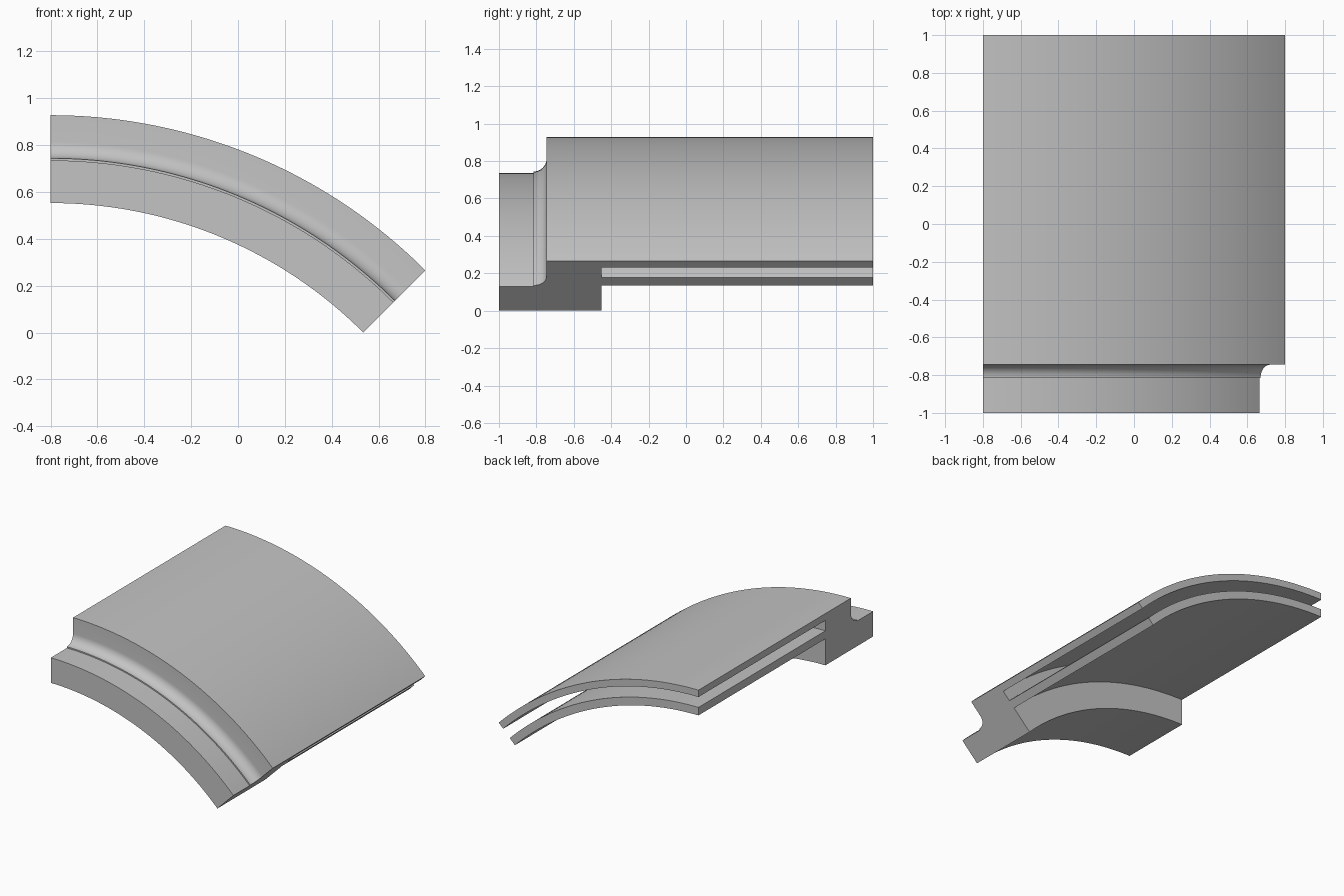
import bpy
import bmesh
from math import sin, cos, pi

cube = bpy.data.objects.get("Cube")
if cube:
    bpy.data.objects.remove(cube)

# Sweep axis runs along y; the section turns from upright to 45 degrees
AXIS_X, AXIS_Z = -0.8, -1.335
SWEEP, STEPS = pi / 4, 40
OUTER, INNER, LIP = 2.263, 1.888, 2.07
FRONT, SHOULDER, BLOCK_END, BACK = -1.0, -0.745, -0.452, 1.0
COVE = 0.07


def section():
    """Closed outline as (y, radius): lip, cove, outer skin, slot, inner skin, block."""
    pts = [(FRONT, INNER), (FRONT, LIP), (SHOULDER - COVE, LIP)]
    for i in range(11):  # concave cove between lip and shoulder
        a = i / 10 * pi / 2
        pts.append((SHOULDER - COVE + COVE * sin(a), LIP + 0.009 + COVE * (1 - cos(a))))
    pts += [(SHOULDER, OUTER), (BACK, OUTER)]
    pts += [(BACK, 2.213), (BLOCK_END, 2.213), (BLOCK_END, 2.138), (BACK, 2.138)]
    pts += [(BACK, 2.08), (BLOCK_END, 2.08), (BLOCK_END, INNER)]
    return pts


def sweep(name, outline, material):
    bm = bmesh.new()
    rings = []
    for s in range(STEPS + 1):
        a = SWEEP * s / STEPS
        rings.append([bm.verts.new((AXIS_X + r * sin(a), y, AXIS_Z + r * cos(a)))
                      for y, r in outline])
    n = len(outline)
    for r0, r1 in zip(rings, rings[1:]):
        for i in range(n):
            j = (i + 1) % n
            bm.faces.new((r0[i], r0[j], r1[j], r1[i]))
    # Flat end caps
    bm.faces.new(rings[0])
    bm.faces.new(rings[-1])
    bmesh.ops.recalc_face_normals(bm, faces=bm.faces)
    mesh = bpy.data.meshes.new(name)
    bm.to_mesh(mesh)
    bm.free()
    mesh.materials.append(material)
    obj = bpy.data.objects.new(name, mesh)
    bpy.context.collection.objects.link(obj)
    return obj


# Single grey finish
grey = bpy.data.materials.new("light_grey")
grey.use_nodes = True
colour = (0.55, 0.55, 0.55, 1)
grey.diffuse_color = colour
grey.node_tree.nodes["Principled BSDF"].inputs["Base Color"].default_value = colour

# Curved slotted segment
segment = sweep("curved_slotted_segment", section(), grey)
bpy.ops.object.select_all(action="DESELECT")
segment.select_set(True)
bpy.context.view_layer.objects.active = segment
bpy.ops.object.shade_smooth_by_angle(angle=pi / 6)
